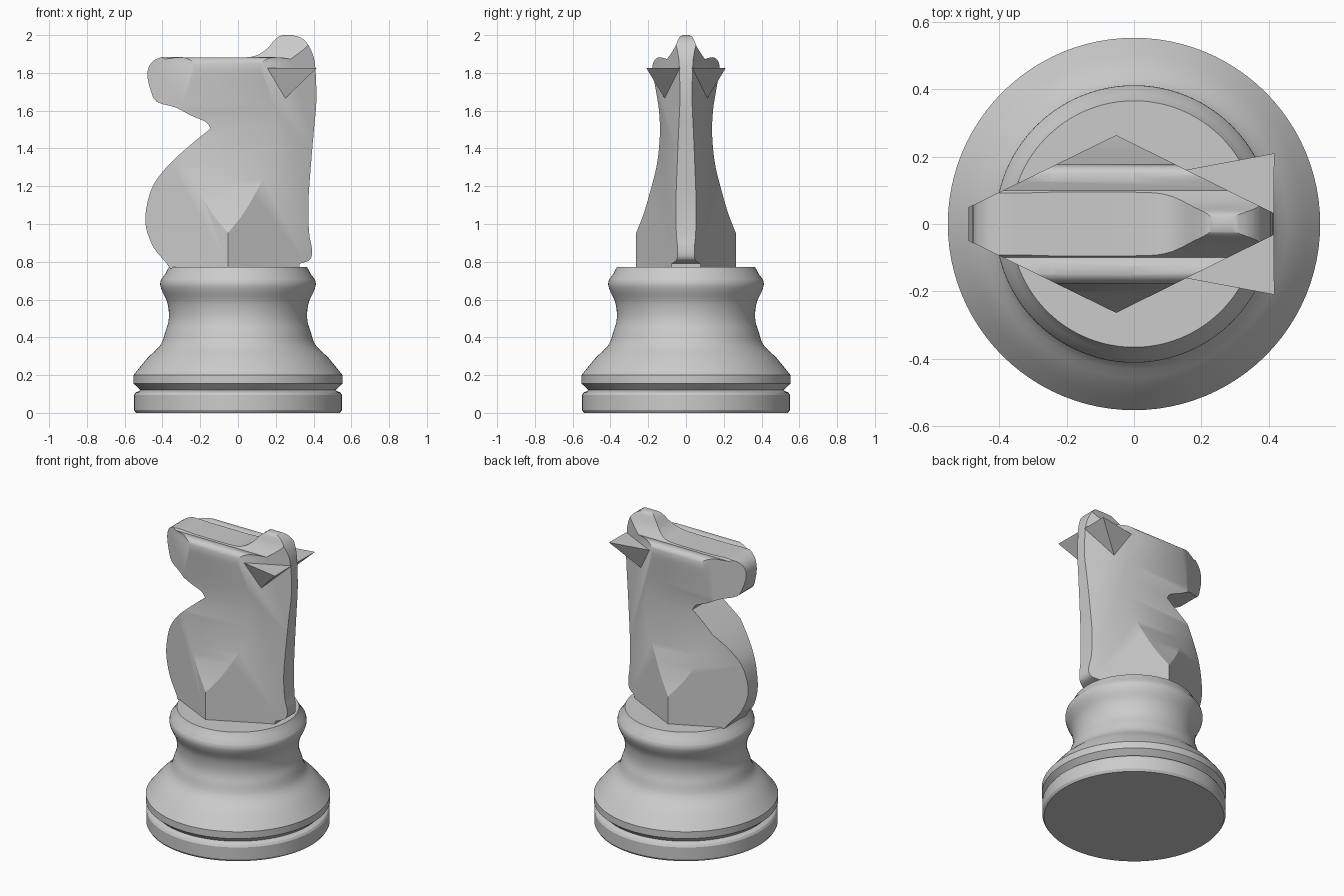
import bpy, bmesh, math
from mathutils import Vector

cube = bpy.data.objects.get("Cube")
if cube:
    bpy.data.objects.remove(cube, do_unlink=True)

grey = bpy.data.materials.new("light_grey")
grey.use_nodes = True
colour = (0.6, 0.6, 0.6, 1)
grey.diffuse_color = colour
grey.node_tree.nodes["Principled BSDF"].inputs["Base Color"].default_value = colour


def add_object(name, bm):
    bmesh.ops.recalc_face_normals(bm, faces=bm.faces)
    mesh = bpy.data.meshes.new(name)
    bm.to_mesh(mesh)
    bm.free()
    mesh.materials.append(grey)
    ob = bpy.data.objects.new(name, mesh)
    bpy.context.collection.objects.link(ob)
    return ob


def smooth(ob, angle=30):
    bpy.ops.object.select_all(action='DESELECT')
    ob.select_set(True)
    bpy.context.view_layer.objects.active = ob
    bpy.ops.object.shade_smooth_by_angle(angle=math.radians(angle))


def spline(pts, steps=3):
    """Smooth curve through the points (Catmull-Rom)."""
    p = [Vector(q) for q in pts]
    p = [p[0]] + p + [p[-1]]
    out = []
    for a, b, c, d in zip(p, p[1:], p[2:], p[3:]):
        for i in range(steps):
            t = i / steps
            out.append(0.5 * (2 * b + (c - a) * t + (2 * a - 5 * b + 4 * c - d) * t ** 2
                              + (3 * b - a - 3 * c + d) * t ** 3))
    return [tuple(v) for v in out] + [tuple(pts[-1])]


def prism(name, pts, push):
    bm = bmesh.new()
    face = bm.faces.new([bm.verts.new(p) for p in pts])
    ext = bmesh.ops.extrude_face_region(bm, geom=[face], use_keep_orig=True)
    moved = [g for g in ext["geom"] if isinstance(g, bmesh.types.BMVert)]
    bmesh.ops.translate(bm, verts=moved, vec=push)
    return add_object(name, bm)


# Turned base
foot = [(0, 0), (.54, 0), (.55, .015), (.55, .095), (.542, .108), (.515, .12),
        (.553, .155), (.553, .2)]
waist = spline([(.553, .2), (.48, .29), (.41, .36), (.385, .43), (.369, .48), (.366, .53),
                (.376, .59), (.402, .645), (.412, .68), (.408, .705)])
rim = [(.385, .735), (.366, .772), (0, .772)]
bm = bmesh.new()
ring = [bm.verts.new((r, 0, z)) for r, z in foot + waist[1:] + rim]
edges = [bm.edges.new(pair) for pair in zip(ring, ring[1:])]
bmesh.ops.spin(bm, geom=ring + edges, cent=(0, 0, 0), axis=(0, 0, 1),
               angle=math.tau, steps=96, use_merge=True)
bmesh.ops.remove_doubles(bm, verts=bm.verts, dist=1e-4)
smooth(add_object("turned_base", bm))

# Horse body: side silhouette trimmed by an end profile and a diamond plan
chest = spline([(-.36, .765), (-.385, .8), (-.45, .88), (-.49, 1.0), (-.478, 1.12),
                (-.44, 1.22), (-.36, 1.32), (-.25, 1.42), (-.145, 1.505)])
muzzle = spline([(-.145, 1.505), (-.17, 1.54), (-.25, 1.575), (-.33, 1.617), (-.43, 1.647),
                 (-.463, 1.71), (-.48, 1.79), (-.462, 1.85), (-.41, 1.882), (-.34, 1.885)])
crest = spline([(-.25, 1.881), (0, 1.881), (.09, 1.89), (.15, 1.925), (.2, 1.98),
                (.24, 2.0), (.31, 1.995), (.36, 1.965), (.395, 1.9), (.41, 1.82),
                (.415, 1.65), (.402, 1.5), (.385, 1.3), (.372, 1.1), (.377, .95),
                (.39, .88), (.39, .83), (.372, .805), (.325, .79)])
side = chest + muzzle[1:] + crest + [(.325, .765)]
body = prism("horse_body", [(x, -.4, z) for x, z in side], (0, .8, 0))

flank = spline([(.265, .95), (.222, 1.06), (.182, 1.2), (.157, 1.3), (.143, 1.4),
                (.138, 1.5), (.143, 1.6), (.158, 1.7), (.176, 1.8), (.177, 1.84),
                (.165, 1.87), (.14, 1.883), (.1, 1.873)])
tuft = spline([(.1, 1.873), (.062, 1.93), (.037, 1.985), (.018, 2.0)])
half = [(.29, .7), (.29, .89)] + flank + tuft[1:]
outline = half + [(-y, z) for y, z in reversed(half)]
end = prism("end_cutter", [(-.7, y, z) for y, z in outline], (1.4, 0, 0))

plan = [(-.55, .021), (-.053, .264), (.45, .015)]
plan += [(x, -y) for x, y in reversed(plan)]
diamond = prism("plan_cutter", [(x, y, .6) for x, y in plan], (0, 0, 1.6))

bpy.context.view_layer.objects.active = body
for cutter in (end, diamond):
    mod = body.modifiers.new("trim", 'BOOLEAN')
    mod.operation = 'INTERSECT'
    mod.solver = 'EXACT'
    mod.object = cutter
    bpy.ops.object.modifier_apply(modifier=mod.name)
for cutter in (end, diamond):
    bpy.data.objects.remove(cutter, do_unlink=True)
smooth(body)

# Pointed ears
for name, s in (("left_ear", 1), ("right_ear", -1)):
    bm = bmesh.new()
    corners = [(.15, .16, 1.826), (.417, .21, 1.826), (.415, .03, 1.826), (.25, .113, 1.665)]
    v = [bm.verts.new((x, s * y, z)) for x, y, z in corners]
    for i in range(4):
        bm.faces.new(v[:i] + v[i + 1:])
    add_object(name, bm)
